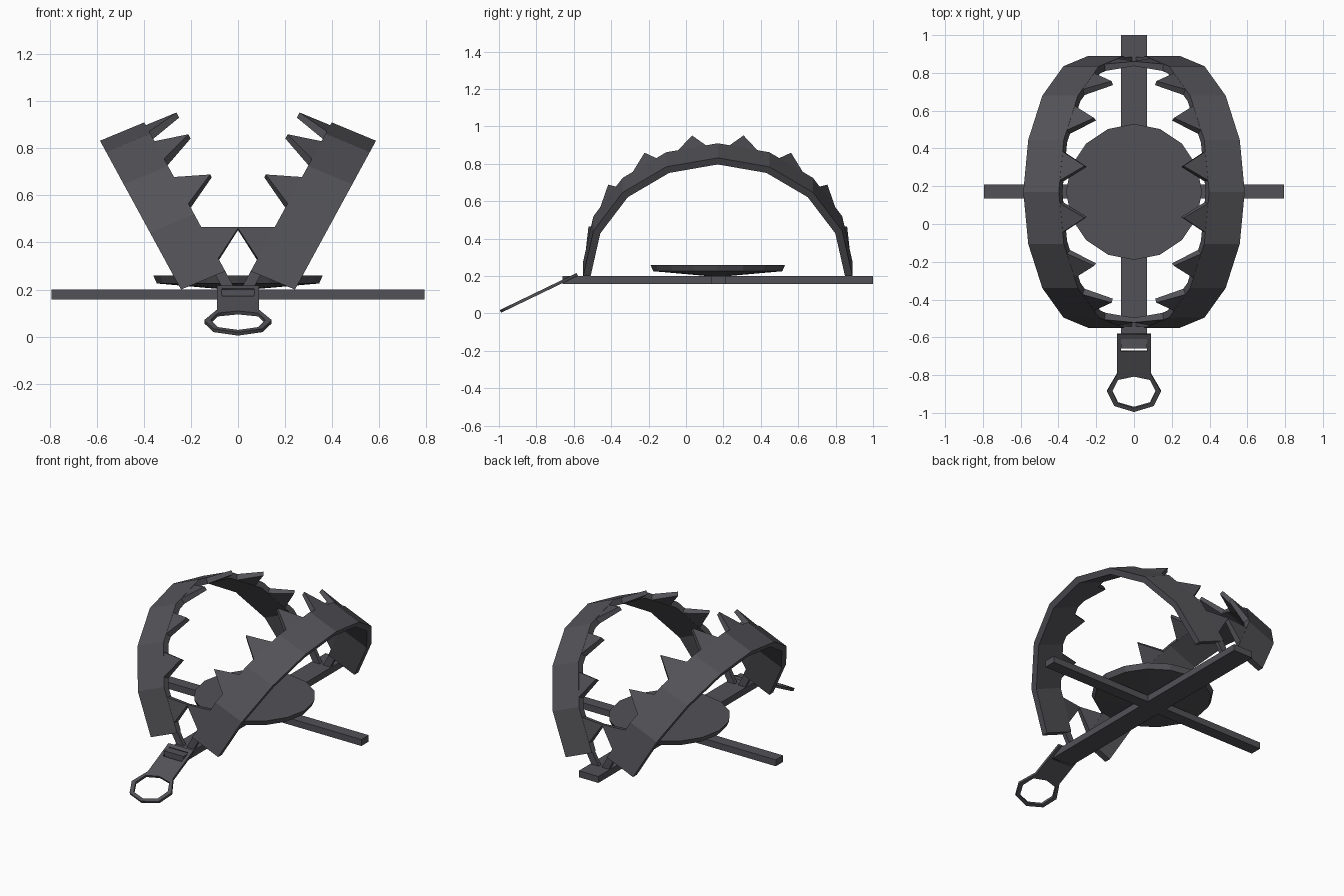
import bpy, bmesh
from math import sin, cos, pi, atan2
from mathutils import Vector

if "Cube" in bpy.data.objects:
    bpy.data.objects.remove(bpy.data.objects["Cube"])

CY = 0.17  # trap centre along y

iron = bpy.data.materials.new("dark_iron")
iron.diffuse_color = (0.085, 0.085, 0.096, 1)
iron.use_nodes = True
iron.node_tree.nodes["Principled BSDF"].inputs["Base Color"].default_value = iron.diffuse_color


def mesh_object(name, bm):
    bmesh.ops.recalc_face_normals(bm, faces=bm.faces)
    me = bpy.data.meshes.new(name)
    bm.to_mesh(me)
    bm.free()
    me.materials.append(iron)
    ob = bpy.data.objects.new(name, me)
    bpy.context.collection.objects.link(ob)
    return ob


def loft(bm, rings):
    """Skin closed cross-sections and cap both ends."""
    vs = [[bm.verts.new(p) for p in r] for r in rings]
    n = len(vs[0])
    for a, b in zip(vs, vs[1:]):
        for i in range(n):
            bm.faces.new((a[i], a[(i + 1) % n], b[(i + 1) % n], b[i]))
    bm.faces.new(vs[0])
    bm.faces.new(vs[-1])


def bar(name, x, y0, y1, z0, z1):
    bm = bmesh.new()
    loft(bm, [[(-x, y0, z), (x, y0, z), (x, y1, z), (-x, y1, z)] for z in (z0, z1)])
    return mesh_object(name, bm)


# Crossed base bars
bar("long_base_bar", 0.07, -0.66, 1.0, 0.158, 0.2)
bar("cross_base_bar", 0.793, 0.135, 0.21, 0.158, 0.2)

# Sixteen-sided pressure plate with a shallow conical underside
bm = bmesh.new()
loft(bm, [[(r * cos(i * pi / 8), CY + r * sin(i * pi / 8), z) for i in range(16)]
          for r, z in ((0.03, 0.198), (0.345, 0.226), (0.36, 0.26))])
mesh_object("pressure_plate", bm)

# Right jaw: tilted half ring, with the left one mirrored
O = Vector((0.054, CY, 0.278))       # inner edge of the jaw at its hinge line
D = Vector((0.478, 0, 0.878))        # up the jaw
Y = Vector((0, 1, 0))
W = Vector((0.188, 0, -0.078))       # across the strip
N = Vector((-0.878, 0, 0.478))       # tooth direction
STEP = pi / 8
R_OUT, R_IN = 0.72, 0.68


def radial(a):
    return D * cos(a) + Y * sin(a)


bm = bmesh.new()
loft(bm, [[O + radial(a) * R_OUT, O + radial(a) * R_OUT + W,
           O + radial(a) * R_IN + W, O + radial(a) * R_IN]
          for a in [-pi / 2 + STEP * i for i in range(9)]])

# One triangular tooth, thinner at its tip, in the middle of each segment
for i in range(8):
    a = -pi / 2 + STEP * (i + 0.5)
    rad, tan = radial(a), -D * sin(a) + Y * cos(a)
    loft(bm, [[O + rad * r - tan * 0.077, O + rad * r + tan * 0.077,
               O + rad * tip + N * 0.14] for r, tip in ((0.668, 0.68), (0.705, 0.705))])

# Hinge pins running from the jaw ends down to the base bar
for s in (-1, 1):
    loft(bm, [[O + D * h + Y * s * r + W * w
               for r, w in ((0.687, 0), (0.713, 0), (0.713, 0.22), (0.687, 0.22))]
              for h in (-0.1, 0.02)])
jaw = mesh_object("jaws", bm)
mod = jaw.modifiers.new("mirror", 'MIRROR')
mod.use_mirror_merge = False

# Sloping chain tag with a slot and a ring, drawn as half outlines (x, distance)
outer = [(0.09, 0), (0.09, 0.235), (0.143, 0.335), (0.105, 0.42), (0, 0.455)]
ring = [(0, 0.247), (0.085, 0.267), (0.115, 0.335), (0.085, 0.405), (0, 0.432)]
slot = [(0.068, 0.025), (0.068, 0.1)]
cu = bpy.data.curves.new("chain_tag", 'CURVE')
cu.dimensions = '2D'
cu.fill_mode = 'BOTH'
cu.extrude = 0.008
cu.materials.append(iron)
for half in (outer, ring, slot):
    pts = half + [(-x, t) for x, t in reversed(half) if x > 0]
    sp = cu.splines.new('POLY')
    sp.points.add(len(pts) - 1)
    for p, (x, t) in zip(sp.points, pts):
        p.co = (x, -t, 0, 1)
    sp.use_cyclic_u = True
tag = bpy.data.objects.new("chain_tag", cu)
bpy.context.collection.objects.link(tag)
tag.location = (0, -0.582, 0.209)
tag.rotation_euler = (atan2(0.2, 0.415), 0, 0)
